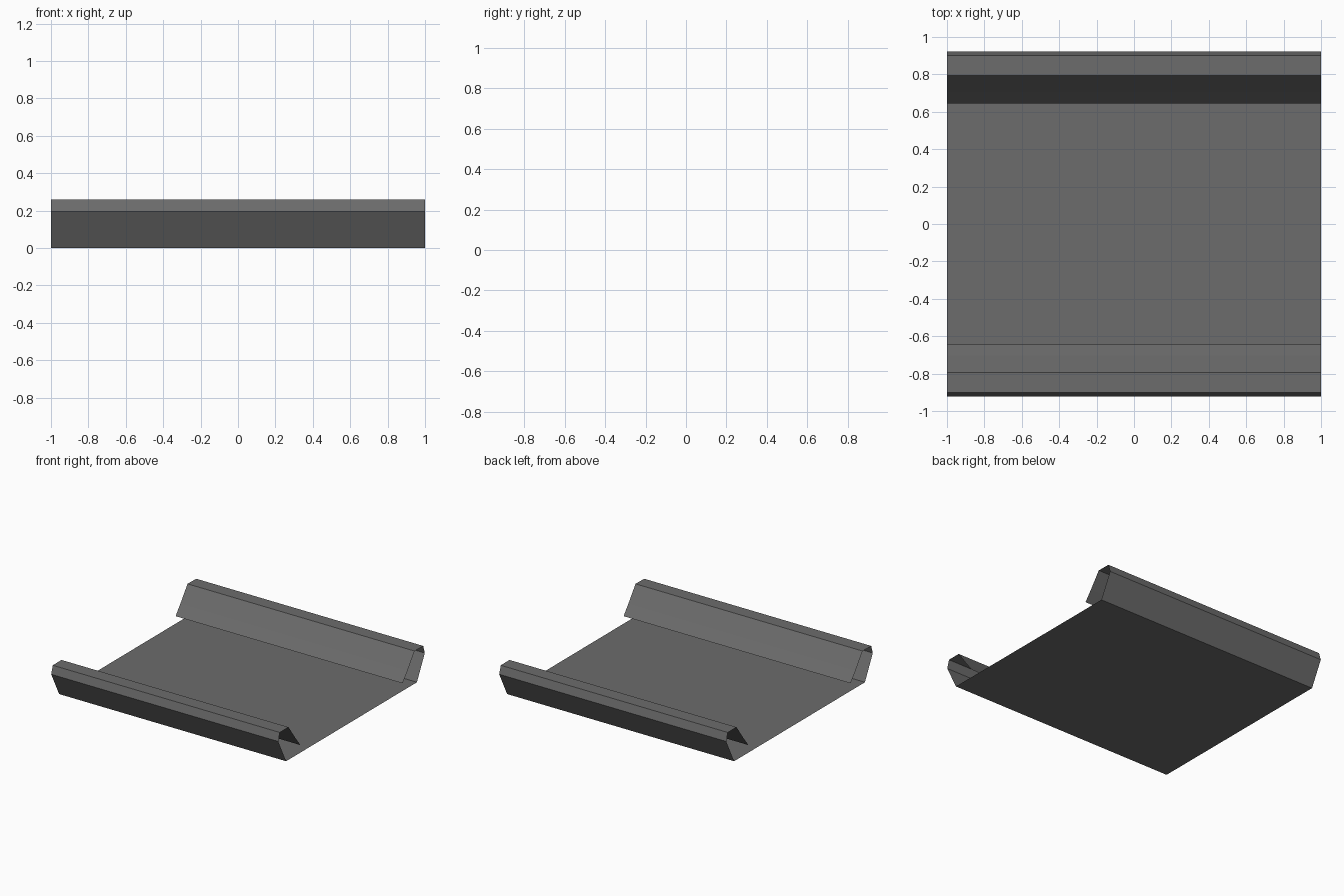
import bpy, bmesh

if "Cube" in bpy.data.objects:
    bpy.data.objects.remove(bpy.data.objects["Cube"])

# Half of the folded sheet's cross-section (y, z), from base edge to inner lip
HALF = [(0.823, 0.0), (0.922, 0.195), (0.902, 0.259),
        (0.793, 0.26), (0.703, 0.136), (0.643, 0.06)]
profile = [(-y, z) for y, z in reversed(HALF)] + HALF

# Sweep the open profile along x as a thin sheet
bm = bmesh.new()
verts = [bm.verts.new((-1, y, z)) for y, z in profile]
edges = [bm.edges.new(pair) for pair in zip(verts, verts[1:])]
ext = bmesh.ops.extrude_edge_only(bm, edges=edges)
bmesh.ops.translate(bm, vec=(2, 0, 0),
                    verts=[g for g in ext["geom"] if isinstance(g, bmesh.types.BMVert)])

# Make the floor of the tray face upwards
bmesh.ops.recalc_face_normals(bm, faces=bm.faces)
bm.normal_update()
floor = min(bm.faces, key=lambda f: f.calc_center_median().z)
if floor.normal.z < 0:
    bmesh.ops.reverse_faces(bm, faces=bm.faces)

mesh = bpy.data.meshes.new("folded_panel")
bm.to_mesh(mesh)
bm.free()

# Dark grey sheet
mat = bpy.data.materials.new("dark_grey")
mat.diffuse_color = (0.15, 0.15, 0.15, 1)
mat.use_nodes = True
mat.node_tree.nodes["Principled BSDF"].inputs["Base Color"].default_value = mat.diffuse_color
mesh.materials.append(mat)
bpy.context.collection.objects.link(bpy.data.objects.new("folded_panel", mesh))
